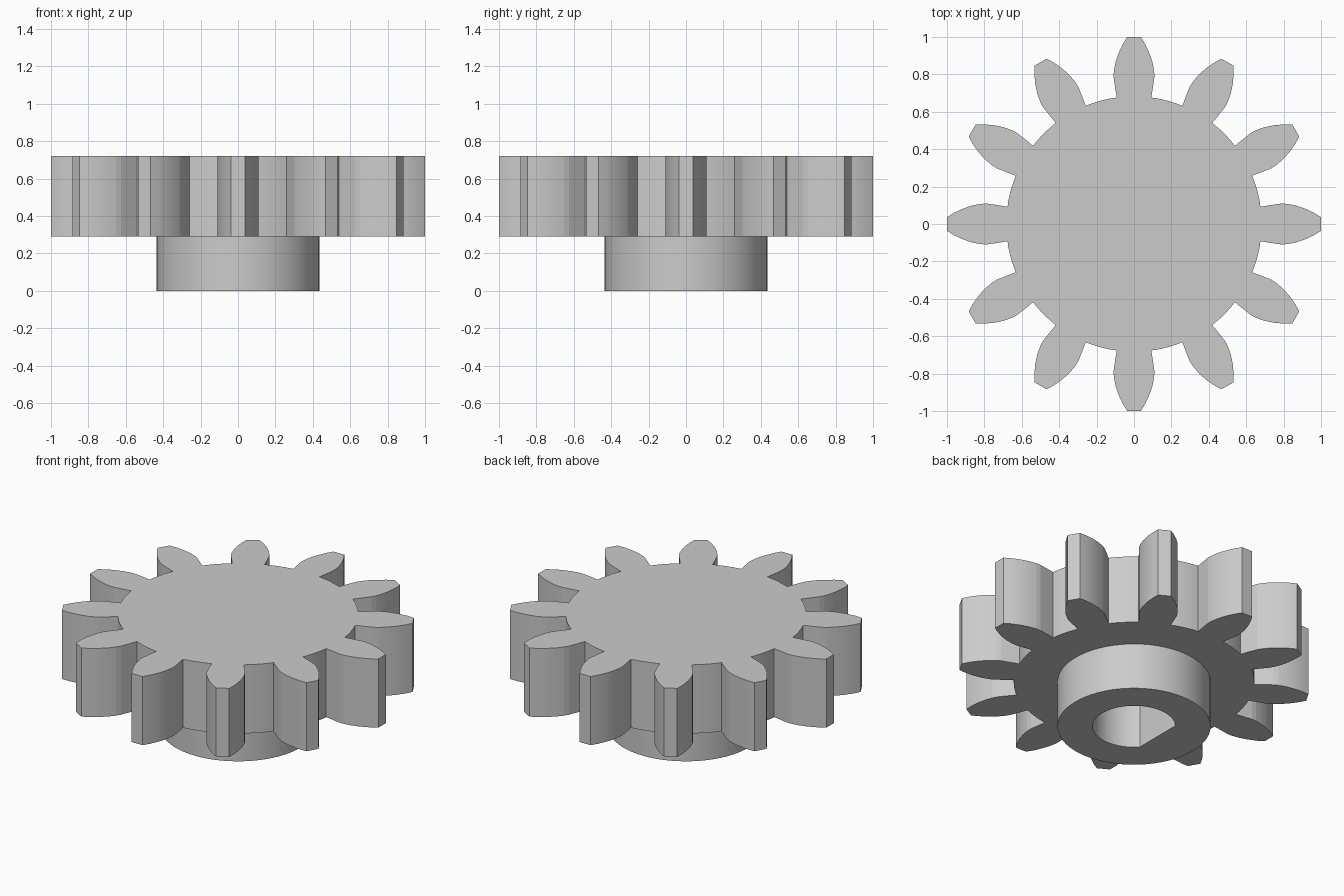
import bpy
import bmesh
from math import sin, cos, tau, radians, atan2, hypot

if "Cube" in bpy.data.objects:
    bpy.data.objects.remove(bpy.data.objects["Cube"], do_unlink=True)

TEETH = 12
ROOT_RADIUS = 0.683
HUB_TOP = 0.29
GEAR_TOP = 0.72
BORE_TOP = 0.57

# One plain grey for the whole part
grey = bpy.data.materials.new("plain grey")
grey.use_nodes = True
colour = (0.6, 0.6, 0.6, 1)
grey.diffuse_color = colour
grey.node_tree.nodes["Principled BSDF"].inputs["Base Color"].default_value = colour


def polar(r, a):
    return (r * cos(a), r * sin(a))


def arc(r, start, end, steps):
    return [polar(r, start + (end - start) * i / steps) for i in range(steps + 1)]


def prism(name, outline, z0, z1):
    """Extrude a closed outline from z0 to z1."""
    bm = bmesh.new()
    face = bm.faces.new([bm.verts.new((x, y, z0)) for x, y in outline])
    top = bmesh.ops.extrude_face_region(bm, geom=[face])["geom"]
    verts = [v for v in top if isinstance(v, bmesh.types.BMVert)]
    bmesh.ops.translate(bm, verts=verts, vec=(0, 0, z1 - z0))
    bmesh.ops.recalc_face_normals(bm, faces=bm.faces)
    mesh = bpy.data.meshes.new(name)
    bm.to_mesh(mesh)
    bm.free()
    mesh.materials.append(grey)
    obj = bpy.data.objects.new(name, mesh)
    bpy.context.collection.objects.link(obj)
    return obj


# Half of a tooth: distance from centre, half width
flank = [(0.676, 0.092), (0.73, 0.101), (0.785, 0.109), (0.815, 0.108),
         (0.86, 0.1), (0.91, 0.084), (0.96, 0.061), (0.999, 0.037)]
tooth = [(r, -w) for r, w in flank] + [(r, w) for r, w in reversed(flank)]
root_angle = atan2(flank[0][1], flank[0][0])

# Toothed wheel outline: each tooth followed by its root arc
outline = []
for i in range(TEETH):
    a = tau * i / TEETH
    outline += [polar(hypot(x, y), a + atan2(y, x)) for x, y in tooth]
    outline += arc(ROOT_RADIUS, a + root_angle, a + tau / TEETH - root_angle, 6)[1:-1]

gear = prism("gear_wheel", outline, HUB_TOP, GEAR_TOP)
hub = prism("hub", arc(0.435, 0, tau, 64)[:-1], 0, HUB_TOP)

# Blind D-shaped shaft bore, with its flat towards -x
cutter = prism("bore_cutter", arc(0.235, radians(-138), radians(138), 48), -0.1, BORE_TOP)
cutter.hide_render = True
for part in (gear, hub):
    cut = part.modifiers.new("bore", "BOOLEAN")
    cut.operation = "DIFFERENCE"
    cut.solver = "EXACT"
    cut.object = cutter
    bpy.context.view_layer.objects.active = part
    bpy.ops.object.modifier_apply(modifier=cut.name)
bpy.data.objects.remove(cutter, do_unlink=True)

# Smooth the round hub and bore, keeping the rims and the flat sharp
bpy.ops.object.select_all(action="DESELECT")
for part in (gear, hub):
    part.select_set(True)
bpy.context.view_layer.objects.active = hub
bpy.ops.object.shade_smooth_by_angle(angle=radians(8))
